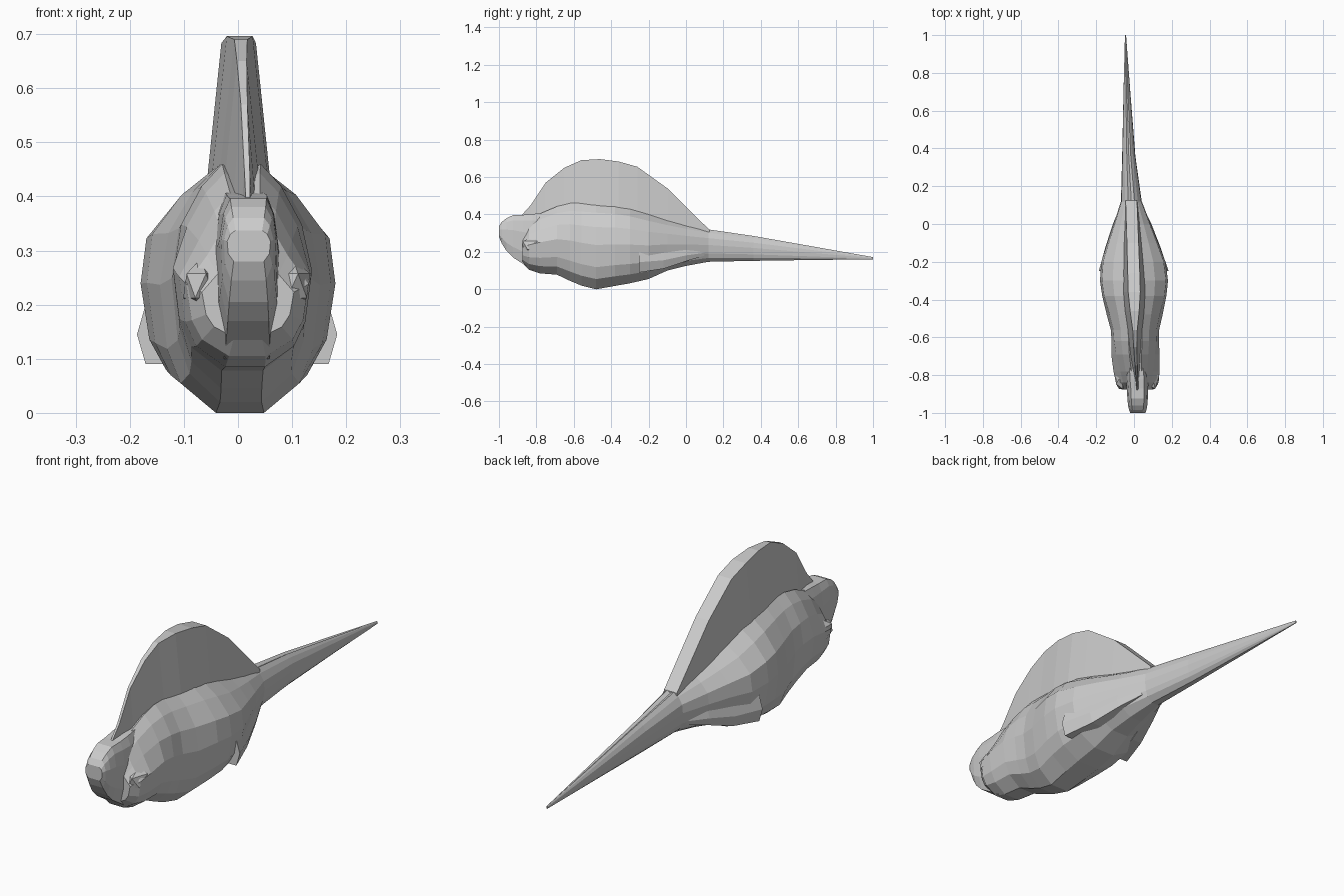
import bpy, bmesh
from mathutils import Matrix, Vector


def lerp_table(table, t):
    for (a, va), (b, vb) in zip(table, table[1:]):
        if t <= b:
            f = max(0, (t - a) / (b - a))
            return va + (vb - va) * f
    return table[-1][1]


SPINE = [(-1, 0.02), (-0.85, 0.018), (-0.7, 0.008), (-0.3, 0.0),
         (0.1, -0.013), (0.4, -0.03), (1, -0.045)]


def loft(name, rings):
    """Skin closed rings of equal length and cap both ends."""
    bm = bmesh.new()
    rows = [[bm.verts.new(p) for p in ring] for ring in rings]
    n = len(rows[0])
    for a, b in zip(rows, rows[1:]):
        for i in range(n):
            j = (i + 1) % n
            bm.faces.new((a[i], a[j], b[j], b[i]))
    bm.faces.new(rows[0][::-1])
    bm.faces.new(rows[-1])
    bmesh.ops.recalc_face_normals(bm, faces=bm.faces)
    me = bpy.data.meshes.new(name)
    bm.to_mesh(me)
    bm.free()
    ob = bpy.data.objects.new(name, me)
    bpy.context.collection.objects.link(ob)
    return ob


def ring(y, half, w, zb, zt, pinch=1.0):
    """Mirror a half section (0..1 wide, 0..1 high); pinch narrows the top."""
    c = lerp_table(SPINE, y)
    pts = [(x * w * (pinch if h > 0.6 else 1), zb + h * (zt - zb)) for x, h in half]
    right = [(c + x, y, z) for x, z in pts]
    left = [(c - x, y, z) for x, z in reversed(pts) if x > 1e-6]
    return right + left


# Body and tail: y, half width, bottom, top, top pinch
BODY = [(0, 0), (0.3, 0), (0.74, 0.12), (0.91, 0.26), (1, 0.52),
        (0.94, 0.73), (0.62, 0.9), (0.3, 1), (0, 0.95)]
stations = [(-0.875, 0.085, 0.14, 0.30, 0.7), (-0.84, 0.113, 0.105, 0.36, 0.7),
            (-0.78, 0.122, 0.085, 0.405, 0.75), (-0.69, 0.128, 0.078, 0.443, 0.85),
            (-0.62, 0.125, 0.045, 0.46, 0.95), (-0.56, 0.128, 0.02, 0.46, 0.95),
            (-0.48, 0.148, 0.0, 0.455, 0.95), (-0.38, 0.17, 0.018, 0.446, 1),
            (-0.3, 0.18, 0.032, 0.43, 1), (-0.2, 0.17, 0.055, 0.40, 1),
            (-0.1, 0.135, 0.10, 0.37, 1), (0.0, 0.098, 0.125, 0.345, 1),
            (0.12, 0.055, 0.147, 0.32, 1), (0.36, 0.035, 0.152, 0.285, 1),
            (0.7, 0.018, 0.157, 0.225, 1), (1.0, 0.003, 0.16, 0.172, 1)]
loft("body_and_tail", [ring(y, BODY, w, b, t, p) for y, w, b, t, p in stations])

# Blunt head
HEAD = [(0, 0), (0.7, 0), (0.95, 0.25), (1, 0.65), (0.85, 0.88), (0.62, 1), (0, 1)]
head = [(-1.0, 0.04, 0.28, 0.337), (-0.985, 0.046, 0.245, 0.36),
        (-0.96, 0.051, 0.205, 0.38), (-0.925, 0.054, 0.17, 0.396),
        (-0.87, 0.057, 0.135, 0.398), (-0.82, 0.06, 0.10, 0.403), (-0.7, 0.055, 0.10, 0.41)]
loft("head", [ring(y, HEAD, w, b, t) for y, w, b, t in head])

# Tall back sail: sharp leading edge, flat trailing strip
# y, half width at base, half width at top, base, top
sail = [(-0.88, 0.008, 0.004, 0.3, 0.395), (-0.83, 0.014, 0.005, 0.3, 0.45),
        (-0.75, 0.028, 0.006, 0.3, 0.57), (-0.65, 0.045, 0.009, 0.3, 0.65),
        (-0.56, 0.055, 0.012, 0.3, 0.69), (-0.46, 0.066, 0.024, 0.3, 0.696),
        (-0.36, 0.072, 0.032, 0.3, 0.683), (-0.26, 0.066, 0.032, 0.28, 0.655),
        (-0.1, 0.055, 0.031, 0.25, 0.54), (0.125, 0.034, 0.03, 0.22, 0.318)]
loft("back_sail", [[(c - a, y, b), (c + a, y, b), (c + k, y, t), (c - k, y, t)]
                   for y, a, k, b, t in sail for c in [lerp_table(SPINE, y)]])

for side, label in ((-1, "left"), (1, "right")):
    # Folded forelimb knob on each shoulder
    bm = bmesh.new()
    bmesh.ops.create_icosphere(bm, subdivisions=1, radius=1)
    pos = Vector((0.016 + side * 0.085, -0.805, 0.235))
    bm.transform(Matrix.Translation(pos) @ Matrix.Diagonal((0.036, 0.08, 0.05, 1)))
    me = bpy.data.meshes.new(label + "_forelimb")
    bm.to_mesh(me)
    bm.free()
    bpy.context.collection.objects.link(bpy.data.objects.new(label + "_forelimb", me))

    # Hind limb swept back along the tail root
    limb = [(-0.25, 0.145, 0.04, 0.09, 0.2), (-0.12, 0.115, 0.03, 0.11, 0.2),
            (0.0, 0.08, 0.022, 0.15, 0.212), (0.1, 0.047, 0.01, 0.18, 0.21)]
    loft(label + "_hind_limb",
         [[(lerp_table(SPINE, y) + side * (x + dx * r), y, z) for dx, z in
           ((-1, b), (0.6, b), (1, (b + t) / 2), (0.6, t), (-1, t))]
          for y, x, r, b, t in limb])
